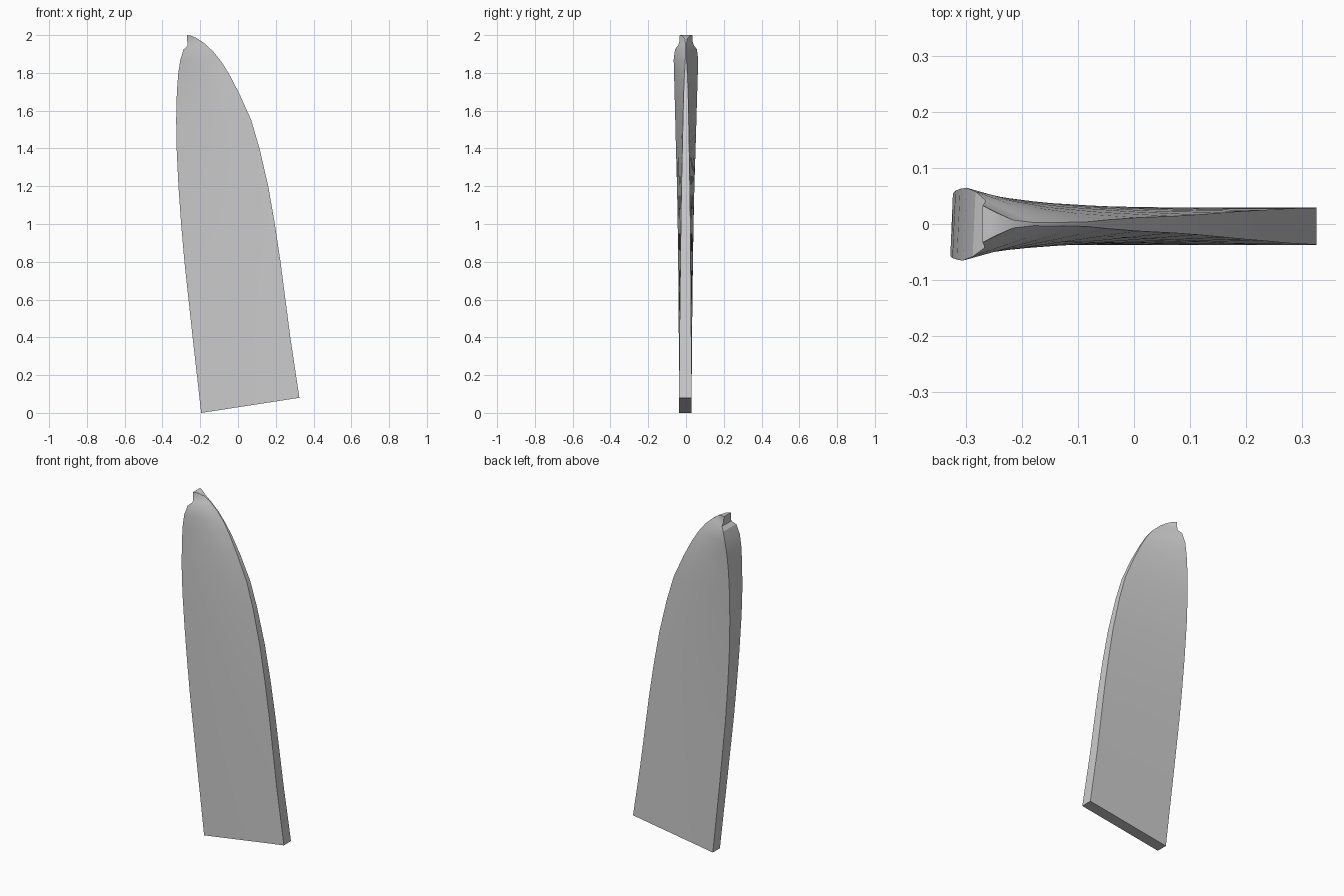
import bpy
import bmesh
from mathutils import Vector

cube = bpy.data.objects.get("Cube")
if cube:
    bpy.data.objects.remove(cube, do_unlink=True)

# One flat grey for the whole blade
grey = bpy.data.materials.new("plain grey")
grey.use_nodes = True
colour = (0.6, 0.6, 0.6, 1)
grey.diffuse_color = colour
grey.node_tree.nodes["Principled BSDF"].inputs["Base Color"].default_value = colour

# Each section: thick edge (x, z, half width), thin edge (x, z, half width)
SECTIONS = [
    (-.195, 0, .033, .325, .08, .033),
    (-.24, .4, .035, .277, .4, .031),
    (-.283, .8, .039, .225, .8, .027),
    (-.3, 1, .042, .195, 1, .025),
    (-.314, 1.2, .046, .16, 1.2, .022),
    (-.323, 1.4, .052, .114, 1.4, .018),
    (-.325, 1.55, .056, .07, 1.55, .015),
    (-.321, 1.7, .06, .007, 1.69, .012),
    (-.313, 1.8, .063, -.045, 1.79, .008),
    (-.302, 1.87, .065, -.085, 1.855, .004),
    (-.285, 1.925, .058, -.13, 1.912, .003),
    (-.265, 1.945, .042, -.18, 1.958, .003),
    (-.269, 1.97, .034, -.215, 1.982, .007),
    (-.27, 2, .033, -.245, 1.996, .02),
]
CHORD = 5


def section_ring(bm, row):
    """Closed ring: along the front face, then back along the rear face."""
    xl, zl, hl, xr, zr, hr = row
    thick, thin = Vector((xl, hl, zl)), Vector((xr, hr, zr))
    centre = -.004 * (1 - zl / 2)
    skew = .1 * max(0, hl - .033)          # thick edge leans slightly
    ring = []
    for side in (-1, 1):
        points = [thick.lerp(thin, i / CHORD) for i in range(CHORD + 1)]
        for i, p in enumerate(points):
            lean = side * skew * (1 - i / CHORD)
            ring.append(Vector((p.x + lean, centre + side * p.y, p.z)))
    half = CHORD + 1
    ring = ring[:half] + ring[half:][::-1]
    return [bm.verts.new(p) for p in ring]


# Blade skinned through the sections and capped at both ends
bm = bmesh.new()
rings = [section_ring(bm, row) for row in SECTIONS]
for low, high in zip(rings, rings[1:]):
    for i in range(len(low)):
        j = (i + 1) % len(low)
        bm.faces.new((low[i], low[j], high[j], high[i]))
bm.faces.new(rings[0][::-1])
bm.faces.new(rings[-1])
bmesh.ops.recalc_face_normals(bm, faces=bm.faces)

mesh = bpy.data.meshes.new("blade")
bm.to_mesh(mesh)
bm.free()
mesh.materials.append(grey)
blade = bpy.data.objects.new("blade", mesh)
bpy.context.collection.objects.link(blade)

# Smooth the faces, keep the rim edges crisp
bpy.ops.object.select_all(action="DESELECT")
blade.select_set(True)
bpy.context.view_layer.objects.active = blade
bpy.ops.object.shade_smooth_by_angle(angle=.35)
